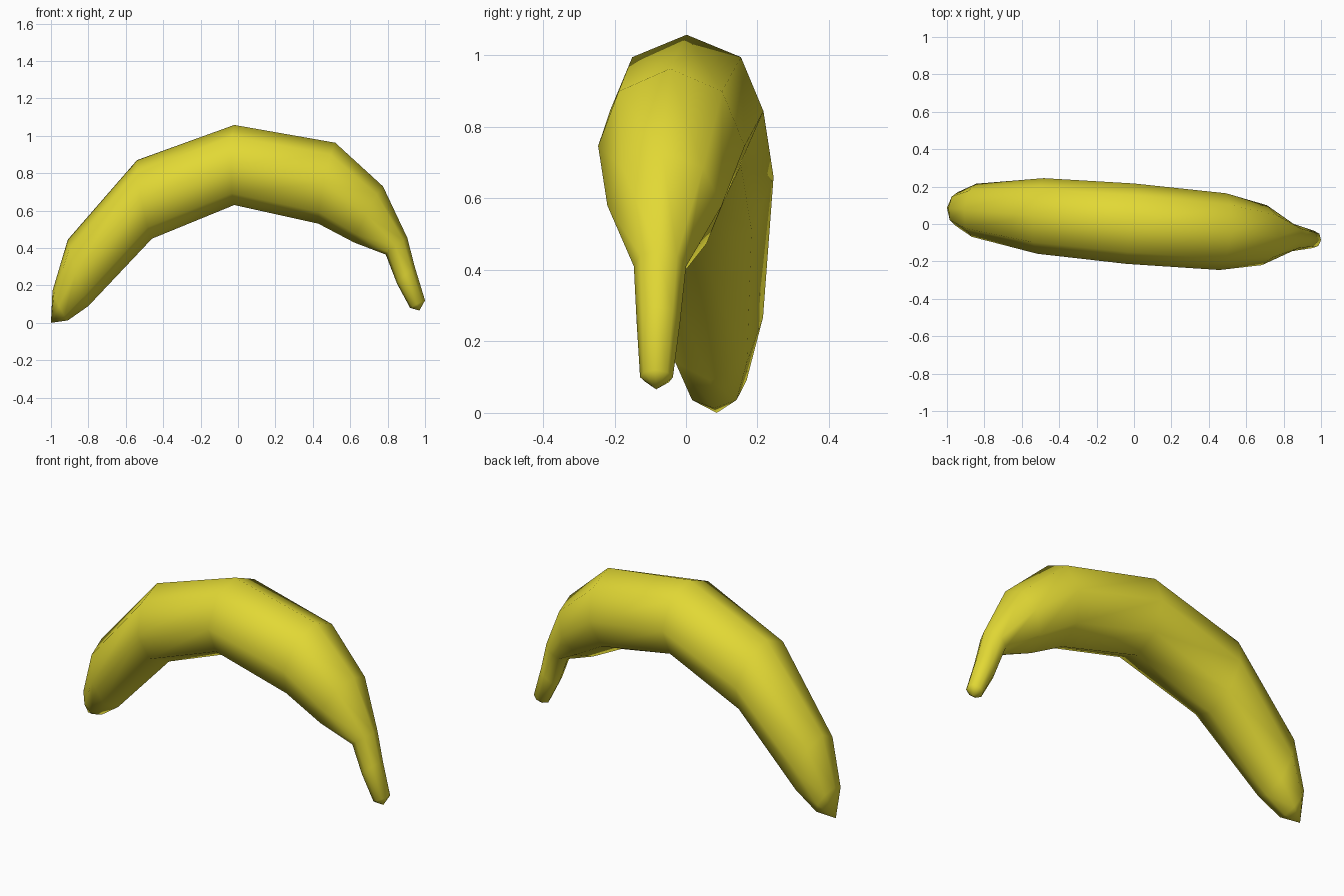
import bpy, bmesh, math

if "Cube" in bpy.data.objects:
    bpy.data.objects.remove(bpy.data.objects["Cube"])

# Each ring: outer point (x, z), inner point (x, z), half width across
RINGS = [
    (-0.992, 0.17, -0.91, 0.013, 0.088),
    (-0.91, 0.445, -0.80, 0.09, 0.142),
    (-0.54, 0.87, -0.46, 0.45, 0.202),
    (-0.02, 1.058, -0.02, 0.63, 0.215),
    (0.52, 0.963, 0.43, 0.53, 0.205),
    (0.775, 0.73, 0.62, 0.43, 0.16),
    (0.905, 0.455, 0.79, 0.365, 0.073),
    (0.945, 0.30, 0.85, 0.21, 0.061),
    (1.0, 0.12, 0.92, 0.08, 0.046),
]
SIDES = 8
YAW = 0.086  # slight turn of the fruit about z


def place(bm, x, z, side):
    return bm.verts.new((x + YAW * side, -YAW * x + side, z))


bm = bmesh.new()
loops = []
for ox, oz, ix, iz, w in RINGS:
    cx, cz, hx, hz = (ox + ix) / 2, (oz + iz) / 2, (ox - ix) / 2, (oz - iz) / 2
    loop = []
    for i in range(SIDES):
        a = 2 * math.pi * i / SIDES
        c, s = math.cos(a), math.sin(a)
        loop.append(place(bm, cx + hx * c, cz + hz * c, w * s))
    loops.append(loop)

# Skin between neighbouring rings
for a, b in zip(loops, loops[1:]):
    for i in range(SIDES):
        j = (i + 1) % SIDES
        bm.faces.new((a[i], a[j], b[j], b[i]))

# Pointed blossom end and stem end
for loop, x, z in ((loops[0], -1.0, 0.0), (loops[-1], 0.97, 0.066)):
    tip = place(bm, x, z, 0)
    for i in range(SIDES):
        bm.faces.new((loop[i], loop[(i + 1) % SIDES], tip))

bmesh.ops.recalc_face_normals(bm, faces=bm.faces)
for f in bm.faces:
    f.smooth = True
mesh = bpy.data.meshes.new("banana")
bm.to_mesh(mesh)
bm.free()

yellow = bpy.data.materials.new("banana yellow")
yellow.diffuse_color = (0.76, 0.69, 0.035, 1)
yellow.use_nodes = True
yellow.node_tree.nodes["Principled BSDF"].inputs["Base Color"].default_value = yellow.diffuse_color
mesh.materials.append(yellow)
bpy.context.collection.objects.link(bpy.data.objects.new("banana", mesh))
